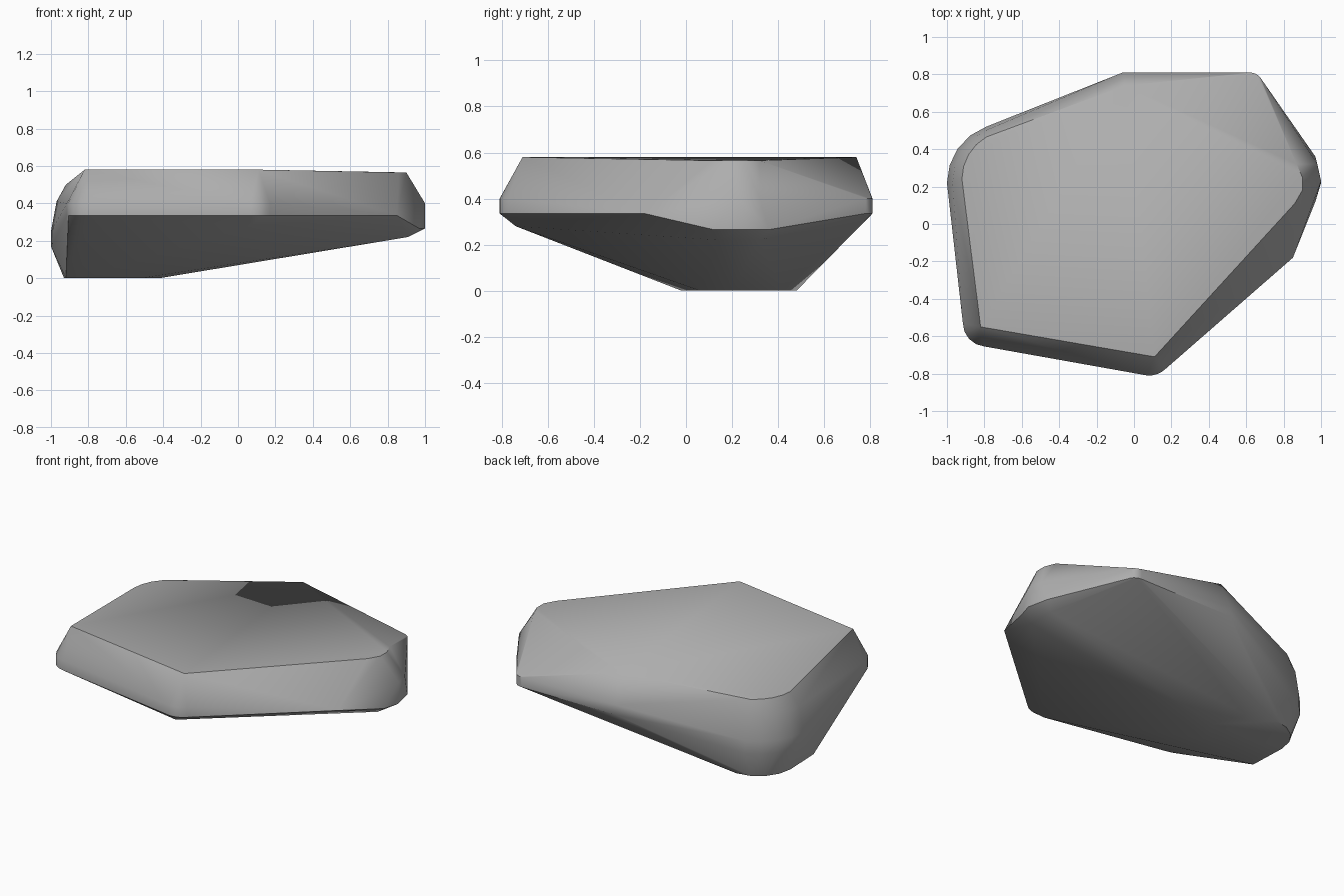
import bpy
import bmesh
from math import radians, cos, sin

cube = bpy.data.objects.get("Cube")
if cube:
    bpy.data.objects.remove(cube, do_unlink=True)


def make_material(name, colour):
    mat = bpy.data.materials.new(name)
    mat.use_nodes = True
    mat.diffuse_color = colour
    mat.node_tree.nodes["Principled BSDF"].inputs["Base Color"].default_value = colour
    return mat


def level(z, outline):
    """Place a flat outline at one height."""
    return [(x, y, z) for x, y in outline]


def rounded_corner(centre, radius, start, end, z, steps=4):
    """Points along an arc that softens a corner of the rock."""
    points = []
    for i in range(steps + 1):
        angle = radians(start + (end - start) * i / steps)
        points.append((centre[0] + radius * cos(angle),
                       centre[1] + radius * sin(angle), z))
    return points


def build_hull(name, points, material):
    """Wrap the points in a tight convex skin and shade it softly."""
    bm = bmesh.new()
    for point in points:
        bm.verts.new(point)
    result = bmesh.ops.convex_hull(bm, input=bm.verts)
    unused = set(result["geom_interior"]) | set(result["geom_unused"])
    loose = [v for v in unused if isinstance(v, bmesh.types.BMVert) and v.is_valid]
    bmesh.ops.delete(bm, geom=loose, context="VERTS")
    bmesh.ops.dissolve_limit(bm, angle_limit=radians(1), verts=bm.verts, edges=bm.edges)
    bmesh.ops.recalc_face_normals(bm, faces=bm.faces)
    mesh = bpy.data.meshes.new(name)
    bm.to_mesh(mesh)
    bm.free()
    mesh.materials.append(material)
    obj = bpy.data.objects.new(name, mesh)
    bpy.context.collection.objects.link(obj)
    bpy.ops.object.select_all(action="DESELECT")
    obj.select_set(True)
    bpy.context.view_layer.objects.active = obj
    bpy.ops.object.shade_smooth_by_angle(angle=radians(30))
    return obj


points = []

# Flat top, dipping a little at the right end
points += level(0.58, [(-0.82, -0.55), (0.11, -0.71), (-0.05, 0.74)])
points += level(0.565, [(0.86, 0.11), (0.9, 0.18), (0.9, 0.25), (0.87, 0.32)])

# Sloping left shoulder
points += rounded_corner((-0.66, 0.24), 0.26, 120, 180, 0.5)
points += rounded_corner((-0.66, 0.22), 0.31, 115, 180, 0.41)

# Upright band round the front, right and back
for z in (0.335, 0.4):
    points += rounded_corner((0.08, -0.68), 0.13, -95, -45, z)
    points += rounded_corner((-0.79, -0.53), 0.125, 180, 265, z)
    points += rounded_corner((0.62, 0.74), 0.07, 35, 90, z)
    points.append((-0.06, 0.81, z))
points.append((0.85, -0.18, 0.335))

# Blunt right tip
points += level(0.4, [(0.97, 0.16), (1, 0.23), (0.98, 0.32)])
points += level(0.265, [(0.97, 0.12), (1, 0.22), (0.97, 0.36)])
points += level(0.22, [(0.91, 0.14), (0.91, 0.32)])

# Rounded left end
for z in (0.17, 0.25):
    points += rounded_corner((-0.68, 0.22), 0.32, 110, 180, z)

# Undercut below the front corner
points += level(0.28, [(0.07, -0.74)])

# Small flat foot
points += rounded_corner((-0.7, 0.25), 0.23, 90, 180, 0)
points += level(0, [(-0.92, 0), (-0.84, -0.02), (-0.52, 0.06), (-0.42, 0.2), (-0.5, 0.42)])

build_hull("flat_rock", points, make_material("stone_grey", (0.42, 0.42, 0.42, 1)))
